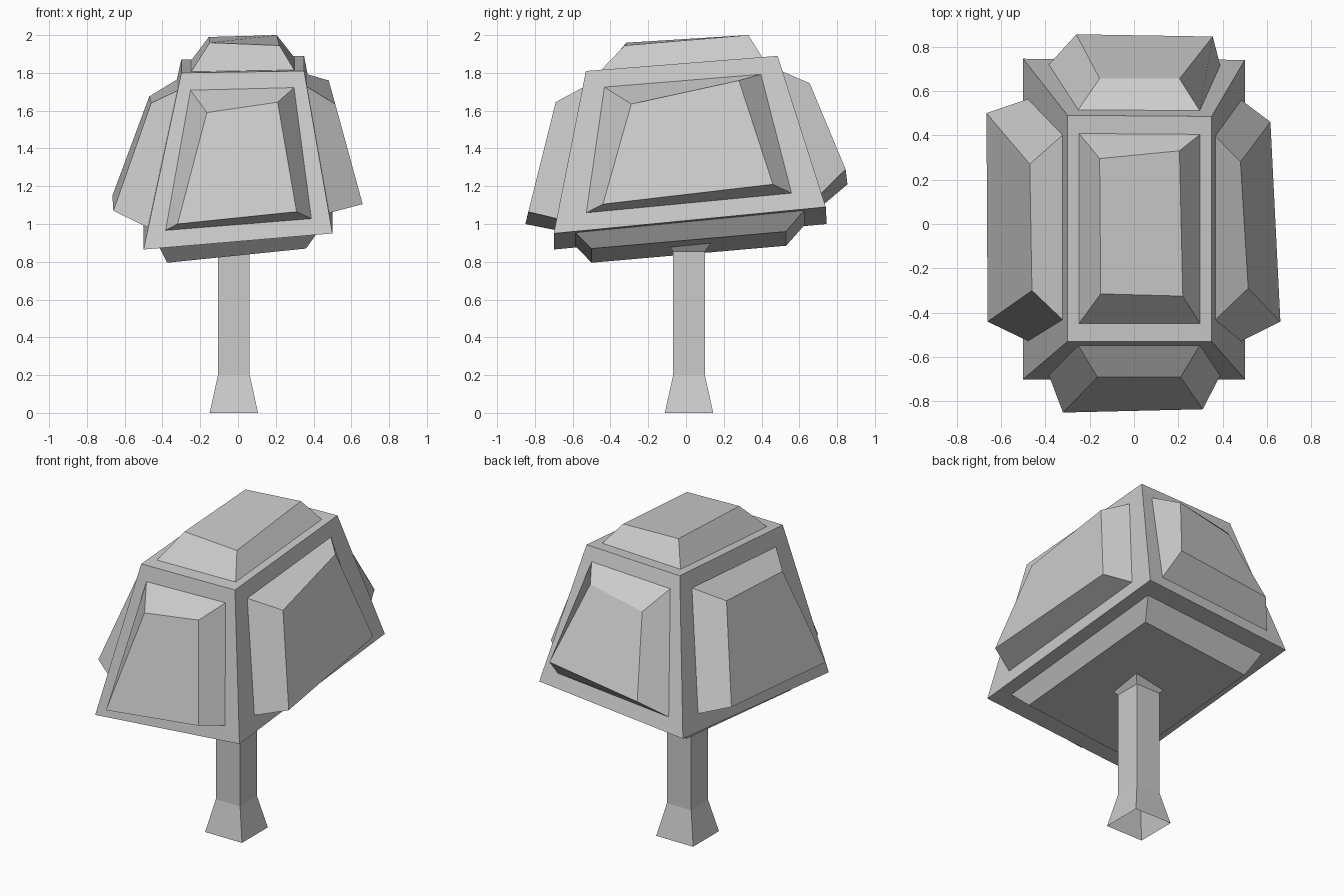
import bpy, bmesh
from mathutils import Vector

if "Cube" in bpy.data.objects:
    bpy.data.objects.remove(bpy.data.objects["Cube"])


def make_object(name, bm):
    mesh = bpy.data.meshes.new(name)
    bm.normal_update()
    bm.to_mesh(mesh)
    bm.free()
    obj = bpy.data.objects.new(name, mesh)
    bpy.context.collection.objects.link(obj)
    return obj


# Leafy crown: a skewed tapered block with a raised panel on each face
corners = [(-.50, -.70, .865), (.50, -.70, .95), (.50, .74, 1.09), (-.50, .745, 1.0),
           (-.30, -.53, 1.80), (.35, -.53, 1.81), (.35, .485, 1.89), (-.30, .49, 1.87)]

# face corner indices, border width, raised panel corners
panels = [
    ((0, 1, 5, 4), .10, [(-.32, -.85, 1.0), (.31, -.835, 1.065), (.21, -.69, 1.645), (-.165, -.69, 1.59)]),
    ((1, 2, 6, 5), .11, [(.66, -.44, 1.105), (.615, .46, 1.21), (.48, .28, 1.76), (.515, -.29, 1.635)]),
    ((2, 3, 7, 6), .10, [(.355, .845, 1.29), (-.26, .855, 1.21), (-.155, .655, 1.67), (.205, .655, 1.745)]),
    ((3, 0, 4, 7), .11, [(-.665, .50, 1.15), (-.66, -.44, 1.07), (-.46, -.30, 1.64), (-.47, .27, 1.675)]),
    ((4, 5, 6, 7), .08, [(-.15, -.315, 1.96), (.22, -.325, 1.945), (.205, .33, 2.0), (-.155, .295, 1.99)]),
    ((3, 2, 1, 0), .08, [(-.375, .53, .885), (.36, .53, .96), (.36, -.50, .87), (-.375, -.50, .795)]),
]

bm = bmesh.new()
block = [bm.verts.new(c) for c in corners]
for ids, w, cap_points in panels:
    a, b, c, d = (Vector(corners[i]) for i in ids)
    outer = [block[i] for i in ids]
    inner = [bm.verts.new(a.lerp(b, u).lerp(d.lerp(c, u), v))
             for u, v in ((w, w), (1 - w, w), (1 - w, 1 - w), (w, 1 - w))]
    cap = [bm.verts.new(p) for p in cap_points]
    for lo, hi in ((outer, inner), (inner, cap)):
        for i in range(4):
            j = (i + 1) % 4
            bm.faces.new((lo[i], lo[j], hi[j], hi[i]))
    bm.faces.new(cap)
make_object("crown", bm)

# Square trunk, flared at the foot and where it meets the crown, open at both ends
bm = bmesh.new()
rings = []
for z, half in ((0, .128), (.2, .084), (.855, .084), (.93, .14)):
    rings.append([bm.verts.new((-.022 + sx * half, .016 + sy * half, z))
                  for sx, sy in ((-1, -1), (1, -1), (1, 1), (-1, 1))])
for lo, hi in zip(rings, rings[1:]):
    for i in range(4):
        j = (i + 1) % 4
        bm.faces.new((lo[i], lo[j], hi[j], hi[i]))
make_object("trunk", bm)
